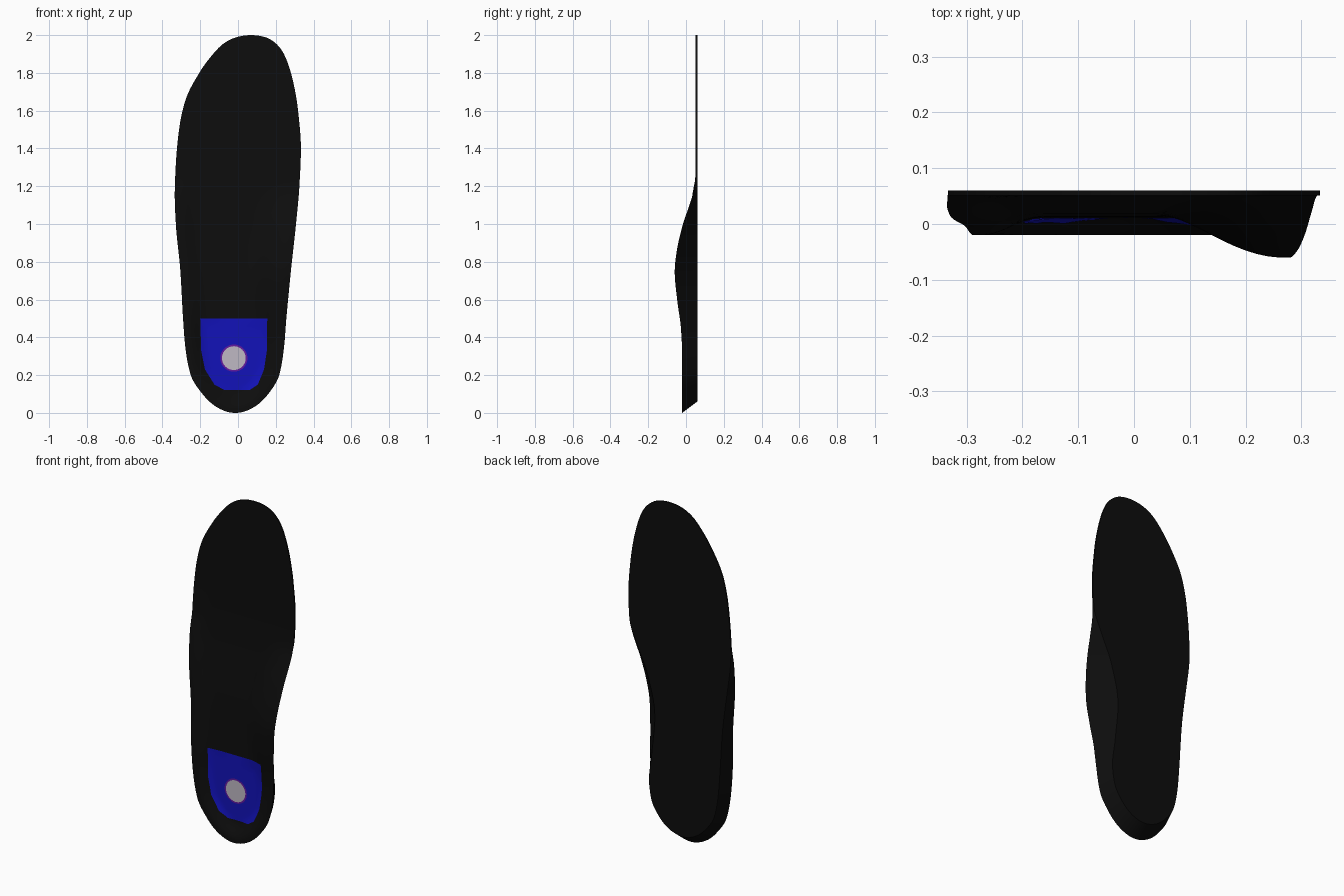
import bpy, bmesh, math
from mathutils import Vector

if "Cube" in bpy.data.objects:
    bpy.data.objects.remove(bpy.data.objects["Cube"])

# Profiles along the length: (z, value)
LEFT = [(0, -.015), (.012, -.075), (.05, -.14), (.1, -.188), (.2, -.25), (.35, -.279), (.5, -.291),
        (.75, -.305), (1, -.329), (1.15, -.335), (1.3, -.33), (1.5, -.312), (1.65, -.28),
        (1.8, -.205), (1.9, -.132), (1.95, -.083), (1.985, -.02), (2, .07)]
RIGHT = [(0, -.015), (.012, .047), (.05, .112), (.1, .16), (.2, .218), (.35, .244), (.5, .256),
         (.75, .28), (1, .307), (1.2, .325), (1.4, .333), (1.6, .318), (1.7, .303),
         (1.8, .28), (1.9, .243), (1.95, .207), (1.985, .155), (2, .07)]
RIM_L = [(0, -.02), (.45, -.02), (.68, -.006), (.95, .01), (1.15, .033), (1.26, .05), (1.4, .051), (2, .051)]
RIM_R = [(0, -.02), (.3, -.02), (.45, -.027), (.6, -.047), (.75, -.06), (.85, -.05), (1, -.016),
         (1.1, .018), (1.2, .046), (1.27, .051), (1.4, .051), (2, .051)]
FLOOR = [(0, .013), (.5, .012), (.75, .018), (1, .036), (1.2, .05), (1.3, .051), (2, .051)]
RAMP_R = [(0, .1), (.35, .11), (.75, .28), (1.2, .22), (2, .2)]
BASE_L = [(0, .88), (.5, .9), (.9, .93), (1.25, 1), (1.4, 1), (2, 1)]
BASE_R = [(0, .88), (.3, .84), (.5, .71), (.75, .58), (.95, .68), (1.1, .85), (1.25, .995), (1.4, 1), (2, 1)]


def ang(z):
    return math.acos(max(-1, min(1, 1 - z)))


def curve(table):
    """Smooth interpolation in the angle whose cosine gives z (rounds off both ends)."""
    t = [ang(z) for z, _ in table]
    v = [a for _, a in table]
    n = len(t)
    s = [(v[i + 1] - v[i]) / (t[i + 1] - t[i]) for i in range(n - 1)]
    m = [s[0]]
    for i in range(1, n - 1):
        a, b = s[i - 1], s[i]
        m.append(2 * a * b / (a + b) if a * b > 0 else 0)
    m.append(s[-1])

    def f(z):
        q = ang(z)
        i = 0
        while i < n - 2 and q > t[i + 1]:
            i += 1
        h = t[i + 1] - t[i]
        k = (q - t[i]) / h
        return ((1 + 2 * k) * (1 - k) ** 2 * v[i] + k * (1 - k) ** 2 * h * m[i]
                + k * k * (3 - 2 * k) * v[i + 1] + k * k * (k - 1) * h * m[i + 1])
    return f


left, right, rim_l, rim_r, floor_y, ramp_r, base_l, base_r = map(
    curve, (LEFT, RIGHT, RIM_L, RIM_R, FLOOR, RAMP_R, BASE_L, BASE_R))


def smooth(k):
    k = max(0, min(1, k))
    return k * k * (3 - 2 * k)


ROWS, COLS = 110, 48
zs = [1 - math.cos(math.pi * i / ROWS) for i in range(ROWS + 1)]
border = [(s(z), z) for z in zs for s in (left, right)]


def foot_y(x, z):
    """Height of the foot-side surface: flat lip, then a ramp into the cup."""
    xl, xr = left(z), right(z)
    u = smooth((x - xl) / (xr - xl)) if xr - xl > 1e-5 else .5
    d = math.sqrt(min((x - a) ** 2 + (z - b) ** 2 for a, b in border))
    rim = rim_l(z) * (1 - u) + rim_r(z) * u
    w = .1 * (1 - u) + ramp_r(z) * u
    return rim + (floor_y(z) - rim) * smooth((d - .018) / w)


def material(name, col):
    m = bpy.data.materials.new(name)
    m.diffuse_color = (*col, 1)
    m.use_nodes = True
    m.node_tree.nodes["Principled BSDF"].inputs["Base Color"].default_value = m.diffuse_color
    return m


def finish(name, bm, mat):
    bmesh.ops.remove_doubles(bm, verts=bm.verts, dist=1e-5)
    bmesh.ops.recalc_face_normals(bm, faces=bm.faces)
    me = bpy.data.meshes.new(name)
    bm.to_mesh(me)
    bm.free()
    ob = bpy.data.objects.new(name, me)
    bpy.context.collection.objects.link(ob)
    me.materials.append(mat)
    bpy.ops.object.select_all(action='DESELECT')
    ob.select_set(True)
    bpy.context.view_layer.objects.active = ob
    bpy.ops.object.shade_smooth_by_angle(angle=math.radians(35))
    return ob


# Insole body: each row is a closed section (foot side across, base back)
bm = bmesh.new()
rows = []
for z in zs:
    xl, xr = left(z), right(z)
    c = (xl + xr) / 2 if z > 1.6 else -.015 + .03 * smooth(z / 1.6)
    bl, br = c + (xl - c) * base_l(z), c + (xr - c) * base_r(z)
    zb = z + .06 * max(0, 1 - z / .6) ** 2
    ring = []
    for j in range(COLS + 1):
        x = xl + (xr - xl) * (1 - math.cos(math.pi * j / COLS)) / 2
        ring.append(bm.verts.new((x, foot_y(x, z), z)))
    for j in range(COLS // 4 + 1):
        ring.append(bm.verts.new((br + (bl - br) * j / (COLS // 4), .06, zb)))
    rows.append(ring)
n = len(rows[0])
for a, b in zip(rows, rows[1:]):
    for j in range(n):
        k = (j + 1) % n
        bm.faces.new((a[j], a[k], b[k], b[j]))
bm.faces.new(rows[0])
bm.faces.new(rows[-1])
bmesh.ops.remove_doubles(bm, verts=bm.verts, dist=1e-5)
bmesh.ops.dissolve_degenerate(bm, edges=bm.edges, dist=1e-6)
finish("insole_body", bm, material("black_foam", (.004, .004, .004)))


# Coloured heel patches laid on the cup floor
def patch(name, outline, centre, lift, mat, rings=10):
    bm = bmesh.new()
    loops = []
    for r in range(1, rings + 1):
        pts = [Vector(centre).lerp(Vector(p), r / rings) for p in outline]
        loops.append([bm.verts.new((p.x, foot_y(p.x, p.y) - lift, p.y)) for p in pts])
    mid = bm.verts.new((centre[0], foot_y(*centre) - lift, centre[1]))
    n = len(outline)
    for i in range(n):
        k = (i + 1) % n
        bm.faces.new((mid, loops[0][i], loops[0][k]))
        for a, b in zip(loops, loops[1:]):
            bm.faces.new((a[i], b[i], b[k], a[k]))
    finish(name, bm, mat)


def circle(c, r, n=40):
    return [(c[0] + r * math.cos(math.tau * i / n), c[1] + r * math.sin(math.tau * i / n)) for i in range(n)]


corners = [(-.2, .5), (.155, .5), (.153, .33), (.138, .23), (.105, .15), (.06, .12),
           (-.07, .12), (-.125, .15), (-.175, .23), (-.195, .33)]
shape = [tuple(Vector(a).lerp(Vector(b), k / 5))
         for a, b in zip(corners, corners[1:] + corners[:1]) for k in range(5)]
dot = (-.022, .29)
patch("heel_pad", shape, (-.02, .31), .0012, material("blue", (.006, .006, .48)))
patch("heel_ring", circle(dot, .072), dot, .002, material("purple", (.12, .01, .35)), 4)
patch("heel_dot", circle(dot, .063), dot, .0028, material("pale_grey", (.52, .48, .55)), 4)
